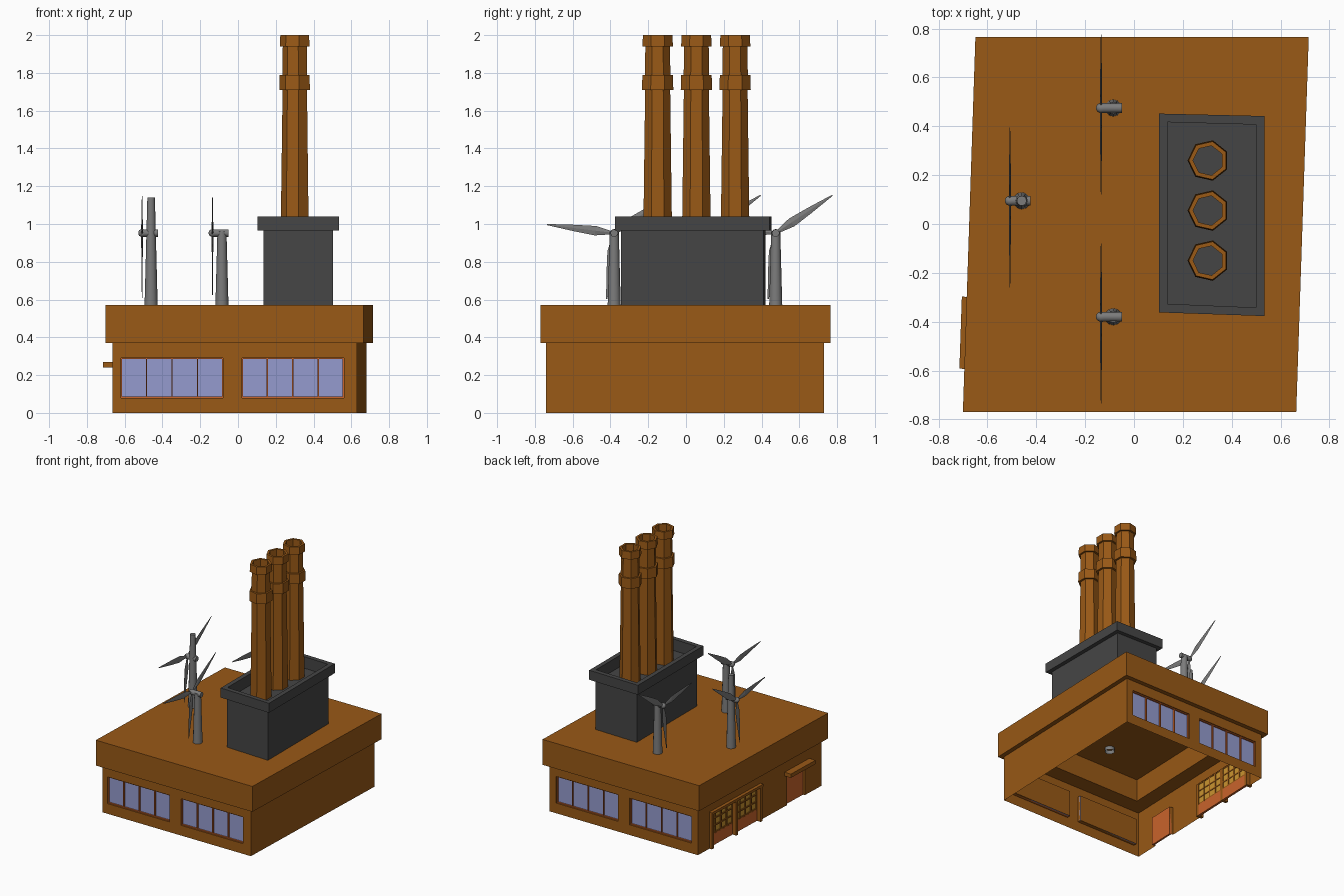
import bpy, bmesh
from math import cos, sin, pi
from mathutils import Vector

if "Cube" in bpy.data.objects:
    bpy.data.objects.remove(bpy.data.objects["Cube"])


def material(name, r, g, b):
    m = bpy.data.materials.new(name)
    m.diffuse_color = (r, g, b, 1)
    m.use_nodes = True
    m.node_tree.nodes["Principled BSDF"].inputs["Base Color"].default_value = m.diffuse_color
    return m


BROWN = material("brown", 0.32, 0.10, 0.008)
ORANGE = material("orange", 0.60, 0.13, 0.025)
BLUE = material("window_blue", 0.30, 0.33, 0.62)
YELLOW = material("pane_yellow", 0.60, 0.30, 0.03)
DARK = material("dark_grey", 0.06, 0.06, 0.06)
GREY = material("metal_grey", 0.20, 0.20, 0.20)


def make(name, verts, faces, mat, recalc=True, smooth=False):
    me = bpy.data.meshes.new(name)
    me.from_pydata([tuple(v) for v in verts], [], faces)
    if recalc:
        bm = bmesh.new()
        bm.from_mesh(me)
        bmesh.ops.recalc_face_normals(bm, faces=bm.faces)
        bm.to_mesh(me)
        bm.free()
    me.materials.append(mat)
    ob = bpy.data.objects.new(name, me)
    bpy.context.collection.objects.link(ob)
    if smooth:
        bpy.ops.object.select_all(action='DESELECT')
        ob.select_set(True)
        bpy.context.view_layer.objects.active = ob
        bpy.ops.object.shade_smooth_by_angle(angle=0.7)
    return ob


def loft(name, rings, mat, cap0=True, cap1=True, smooth=False):
    n = len(rings[0])
    verts = [v for r in rings for v in r]
    faces = [(k * n + i, k * n + (i + 1) % n, (k + 1) * n + (i + 1) % n, (k + 1) * n + i)
             for k in range(len(rings) - 1) for i in range(n)]
    if cap0:
        faces.append(tuple(range(n))[::-1])
    if cap1:
        faces.append(tuple(range(len(verts) - n, len(verts))))
    return make(name, verts, faces, mat, smooth=smooth)


def slanted(x0, x1, y0, y1, z):
    # rectangle leaning sideways with y, the building's plan shape
    return [(x + y / 30, y, z) for x, y in ((x0, y0), (x1, y0), (x1, y1), (x0, y1))]


class Wall:
    """Wall from a to b; points are addressed as along, up, outward."""
    def __init__(self, a, b):
        self.a = Vector((*a, 0))
        d = Vector((*b, 0)) - self.a
        self.len = d.length
        self.u = d.normalized()
        self.n = self.u.cross(Vector((0, 0, 1)))

    def pt(self, u, z, d=0):
        return self.a + self.u * u + self.n * d + Vector((0, 0, z))

    def boxes(self, name, items, mat):
        verts, faces = [], []
        for u0, u1, z0, z1, d0, d1 in items:
            b = len(verts)
            verts += [self.pt(u, z, d) for d in (d0, d1)
                      for u, z in ((u0, z0), (u1, z0), (u1, z1), (u0, z1))]
            faces += [tuple(b + i for i in f) for f in
                      ((0, 3, 2, 1), (4, 5, 6, 7), (0, 1, 5, 4), (1, 2, 6, 5), (2, 3, 7, 6), (3, 0, 4, 7))]
        return make(name, verts, faces, mat)

    def build(self, name, height, openings, backed, depth=0.03):
        us = sorted({0, self.len, *[o[0] for o in openings], *[o[1] for o in openings]})
        zs = sorted({0, height, *[o[2] for o in openings], *[o[3] for o in openings]})
        verts, faces = [], []

        def quad(*p):
            faces.append(tuple(range(len(verts), len(verts) + 4)))
            verts.extend(p)
        for u0, u1 in zip(us, us[1:]):
            for z0, z1 in zip(zs, zs[1:]):
                cu, cz = (u0 + u1) / 2, (z0 + z1) / 2
                if not any(o[0] < cu < o[1] and o[2] < cz < o[3] for o in openings):
                    quad(self.pt(u0, z0), self.pt(u1, z0), self.pt(u1, z1), self.pt(u0, z1))
        for u0, u1, z0, z1 in openings:
            c = [(u0, z0), (u1, z0), (u1, z1), (u0, z1)]
            for i in range(4):
                p, q = c[i], c[(i + 1) % 4]
                if p[1] + q[1] > 0:
                    quad(self.pt(*p), self.pt(*q), self.pt(*q, -depth), self.pt(*p, -depth))
            if backed:
                quad(*[self.pt(*p, -depth) for p in c])
        make(name, verts, faces, BROWN, recalc=False)


def window(wall, name, u0, u1, z0, z1):
    t = 0.006
    wall.boxes(name + "_glass", [(u0, u1, z0, z1, -0.028, -0.02)], BLUE)
    w = (u1 - u0) / 4
    bars = [(u0, u1, z0, z0 + t, -0.02, -0.008), (u0, u1, z1 - t, z1, -0.02, -0.008)]
    bars += [(u - t / 2, u + t / 2, z0 + t, z1 - t, -0.02, -0.008)
             for u in (u0 + t / 2, u0 + w, u0 + 2 * w, u0 + 3 * w, u1 - t / 2)]
    wall.boxes(name + "_frame", bars, ORANGE)


# Walls
c = [(-0.665, -0.74), (0.63, -0.74), (0.68, 0.73), (-0.615, 0.73)]
front, right, back, left = [Wall(c[i], c[(i + 1) % 4]) for i in range(4)]
for wall, name, starts in ((front, "front", (0.045, 0.685)), (back, "back", (0.06, 0.70))):
    ops = [(s, s + 0.54, 0.08, 0.29) for s in starts]
    wall.build(name + "_wall", 0.37, ops, True)
    for i, o in enumerate(ops):
        window(wall, f"{name}_window_{i}", *o)
right.build("right_wall", 0.37, [], False)
left.build("left_wall", 0.37, [(0.15, 0.73, 0, 0.27), (1.06, 1.27, 0, 0.23)], False)

# Small door and canopy
left.boxes("small_door", [(1.06, 1.27, 0, 0.23, -0.03, -0.015)], ORANGE)
left.boxes("canopy", [(1.03, 1.325, 0.24, 0.27, 0, 0.055)], BROWN)

# Large double doors with panes above and panels below
left.boxes("door_posts", [(u - 0.012, u + 0.012, 0, 0.27, -0.03, 0.02) for u in (0.15, 0.44, 0.73)]
           + [(0.135, 0.745, 0.27, 0.29, 0, 0.025)], BROWN)
panels, panes, bars = [], [], []
for s in (0.162, 0.452):
    e = s + 0.266
    panels.append((s, e, 0, 0.09, -0.03, -0.012))
    panes.append((s, e, 0.09, 0.27, -0.026, -0.02))
    bars += [(s + 0.266 * i / 4 - 0.005, s + 0.266 * i / 4 + 0.005, 0.09, 0.27, -0.03, -0.012) for i in range(5)]
    bars += [(s, e, z - 0.005, z + 0.005, -0.029, -0.013) for z in (0.095, 0.15, 0.207, 0.264)]
left.boxes("door_panels", panels, ORANGE)
left.boxes("door_panes", panes, YELLOW)
left.boxes("door_glazing_bars", bars, BROWN)

# Roof slab with recessed ceiling
roof, inner = (-0.675, 0.69, -0.77, 0.765), (-0.52, 0.535, -0.61, 0.60)
loft("roof", [slanted(*roof, 0.57), slanted(*roof, 0.37), slanted(*inner, 0.37), slanted(*inner, 0.55)], BROWN)


# Chimney base with raised rim
def base_ring(g, z):
    return [(0.135 - g, -0.33 - g, z), (0.502 + g, -0.345 - g, z),
            (0.502 + g, 0.41 + g, z), (0.135 - g, 0.42 + g, z)]


loft("chimney_base", [base_ring(0, 0.57), base_ring(0, 0.965), base_ring(0.032, 0.965),
                      base_ring(0.032, 1.04), base_ring(-0.003, 1.04), base_ring(-0.003, 0.95)], DARK)


def ring(cx, cy, z, r, n):
    return [(cx + r * cos(pi + 2 * pi * i / n), cy + r * sin(pi + 2 * pi * i / n), z) for i in range(n)]


# Seven-sided hollow chimneys with two collars
stack = [(0.078, 0.95), (0.068, 1.71), (0.085, 1.71), (0.083, 1.79), (0.069, 1.79), (0.067, 1.94),
         (0.083, 1.94), (0.08, 2.0), (0.062, 2.0), (0.064, 0.952)]
for i, y in enumerate((-0.15, 0.055, 0.26)):
    loft(f"chimney_{i}", [ring(0.304, y, z, r, 7) for r, z in stack], BROWN, False, False)


# Wind turbines
def turbine(k, x, y, mast_x, top, top_r):
    hub = Vector((x, y, 0.952))
    loft(f"turbine_mast_{k}", [ring(mast_x, y, 0.52, 0.036, 12), ring(mast_x, y, top, top_r, 12)],
         GREY, False, True, True)
    body = [(-0.02, 0.006), (-0.015, 0.015), (-0.003, 0.021), (0.012, 0.02), (0.085, 0.02)]
    loft(f"turbine_nacelle_{k}", [[hub + Vector((d, r * cos(i * pi / 6), r * sin(i * pi / 6)))
                                   for i in range(12)] for d, r in body], GREY, smooth=True)
    for j, tip in enumerate(((0.30, 0.20), (-0.355, 0.045), (-0.04, -0.35))):
        a = Vector((0, *tip))
        side = Vector((0, -tip[1], tip[0])).normalized()
        sections = []
        for t, w, h in ((0.03, 0.008, 0.005), (0.28, 0.025, 0.004), (0.6, 0.017, 0.003), (1, 0.003, 0.001)):
            p = hub + a * t
            sections.append([p + side * w, p + Vector((h, 0, 0)), p - side * w, p - Vector((h, 0, 0))])
        loft(f"turbine_blade_{k}_{j}", sections, GREY)


turbine(0, -0.135, 0.475, -0.085, 0.96, 0.024)
turbine(1, -0.135, -0.38, -0.085, 0.96, 0.024)
turbine(2, -0.508, 0.095, -0.46, 1.14, 0.02)
